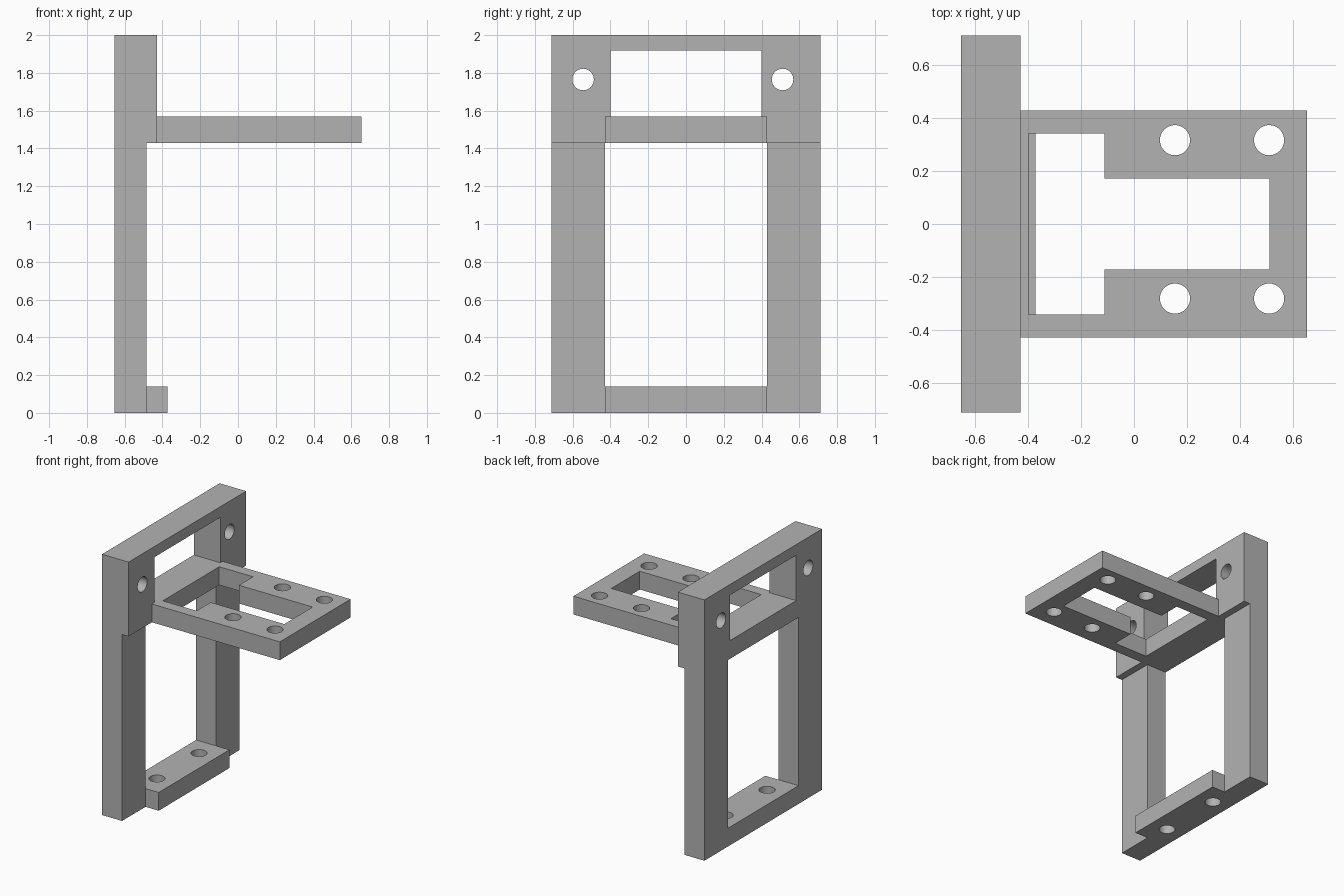
import bpy
import bmesh
from math import pi
from mathutils import Matrix, Vector

cube = bpy.data.objects.get("Cube")
if cube:
    bpy.data.objects.remove(cube, do_unlink=True)

grey = bpy.data.materials.new("plain grey")
grey.use_nodes = True
grey.diffuse_color = (0.45, 0.45, 0.45, 1)
grey.node_tree.nodes["Principled BSDF"].inputs["Base Color"].default_value = grey.diffuse_color

# Shared dimensions
BACK, POST_FRONT, HEAD_FRONT = -0.655, -0.485, -0.43
HALF_WIDTH, HALF_SHELF = 0.7125, 0.4285
SHELF_LOW, SHELF_TOP, TOP = 1.43, 1.57, 2.0
FOOT_TOP = 0.14
HOLE = 0.057


def add_object(name, bm):
    bmesh.ops.recalc_face_normals(bm, faces=bm.faces)
    mesh = bpy.data.meshes.new(name)
    bm.to_mesh(mesh)
    bm.free()
    mesh.materials.append(grey)
    obj = bpy.data.objects.new(name, mesh)
    bpy.context.collection.objects.link(obj)
    return obj


def prism(name, outline, direction):
    """Extrude a flat outline along a direction."""
    bm = bmesh.new()
    face = bm.faces.new([bm.verts.new(p) for p in outline])
    grown = bmesh.ops.extrude_face_region(bm, geom=[face])["geom"]
    verts = [v for v in grown if isinstance(v, bmesh.types.BMVert)]
    bmesh.ops.translate(bm, verts=verts, vec=Vector(direction))
    return add_object(name, bm)


def box(name, x, y, z):
    outline = [(x[0], y[0], z[0]), (x[1], y[0], z[0]), (x[1], y[1], z[0]), (x[0], y[1], z[0])]
    return prism(name, outline, (0, 0, z[1] - z[0]))


def drill(centre, axis):
    bm = bmesh.new()
    turn = Matrix.Rotation(pi / 2, 4, "Y") if axis == "X" else Matrix.Identity(4)
    bmesh.ops.create_cone(bm, cap_ends=True, segments=48, radius1=HOLE, radius2=HOLE,
                          depth=0.6, matrix=Matrix.Translation(centre) @ turn)
    return add_object("hole_cutter", bm)


def cut(obj, cutters):
    bpy.context.view_layer.objects.active = obj
    for cutter in cutters:
        mod = obj.modifiers.new("cut", "BOOLEAN")
        mod.operation = "DIFFERENCE"
        mod.solver = "EXACT"
        mod.object = cutter
        bpy.ops.object.modifier_apply(modifier=mod.name)
        bpy.data.objects.remove(cutter, do_unlink=True)


# Upright frame with a thicker head, two windows and mounting holes
profile = [(BACK, 0), (POST_FRONT, 0), (POST_FRONT, SHELF_LOW),
           (HEAD_FRONT, SHELF_LOW), (HEAD_FRONT, TOP), (BACK, TOP)]
frame = prism("upright_frame", [(x, -HALF_WIDTH, z) for x, z in profile], (0, 2 * HALF_WIDTH, 0))
through = (-0.8, -0.3)
foot_holes = [(-0.515, y, 0.07) for y in (-0.247, 0.263)]
cut(frame, [box("lower_window", through, (-HALF_SHELF, HALF_SHELF), (FOOT_TOP, SHELF_LOW)),
            box("upper_window", through, (-0.4, 0.4), (SHELF_TOP, 1.918))]
    + [drill((-0.54, y, 1.765), "X") for y in (-0.545, 0.511)]
    + [drill(c, "Z") for c in foot_holes])

# Shelf with a stepped opening and four holes
shelf = box("shelf", (HEAD_FRONT, 0.655), (-HALF_SHELF, HALF_SHELF), (SHELF_LOW, SHELF_TOP))
half = [(-0.399, 0.342), (-0.112, 0.342), (-0.112, 0.172), (0.513, 0.172)]
opening = half + [(x, -y) for x, y in reversed(half)]
cut(shelf, [prism("opening_cutter", [(x, y, 1.3) for x, y in opening], (0, 0, 0.4))]
    + [drill((x, y, 1.5), "Z") for x in (0.155, 0.511) for y in (-0.282, 0.317)])

# Foot lip in front of the bottom rail
foot = box("foot_lip", (POST_FRONT, -0.373), (-HALF_SHELF, HALF_SHELF), (0, FOOT_TOP))
cut(foot, [drill(c, "Z") for c in foot_holes])

# Smooth hole walls, sharp corners
bpy.ops.object.select_all(action="DESELECT")
for part in (frame, shelf, foot):
    part.select_set(True)
bpy.context.view_layer.objects.active = frame
bpy.ops.object.shade_smooth_by_angle(angle=pi / 6)
